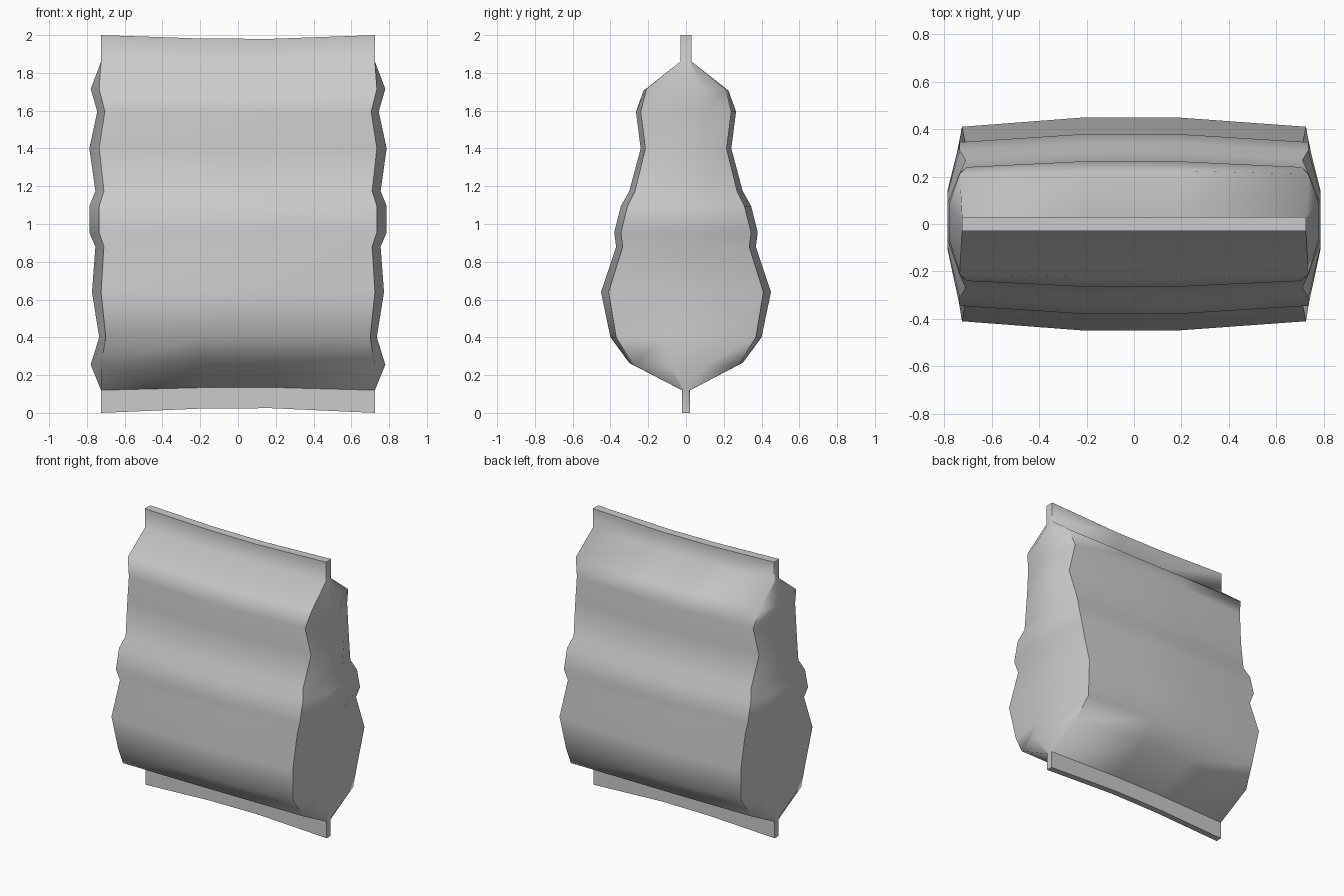
import bpy, bmesh, math

if "Cube" in bpy.data.objects:
    bpy.data.objects.remove(bpy.data.objects["Cube"])

# Pouch levels: z, corner x, end-panel x, corner y, mid-panel y, mid z offset
LEVELS = [
    (0.00, 0.725, 0.725, 0.022, 0.022, 0.025),
    (0.12, 0.725, 0.725, 0.022, 0.022, 0.015),
    (0.255, 0.725, 0.78, 0.28, 0.30, 0.01),
    (0.40, 0.70, 0.735, 0.37, 0.40, 0),
    (0.64, 0.725, 0.773, 0.41, 0.45, 0),
    (0.88, 0.71, 0.755, 0.335, 0.37, 0),
    (0.955, 0.735, 0.787, 0.345, 0.38, 0),
    (1.095, 0.735, 0.787, 0.31, 0.345, 0),
    (1.175, 0.71, 0.755, 0.27, 0.30, 0),
    (1.40, 0.735, 0.787, 0.215, 0.24, 0),
    (1.595, 0.705, 0.745, 0.24, 0.265, 0),
    (1.715, 0.735, 0.78, 0.21, 0.225, -0.01),
    (1.86, 0.725, 0.725, 0.03, 0.03, -0.015),
    (2.00, 0.725, 0.725, 0.03, 0.03, -0.02),
]


def ring(bm, z, xc, xm, yc, ym, dz):
    pts = [(-xc, -yc, z), (-0.2, -ym, z + dz * 0.9), (0.17, -ym, z + dz), (xc, -yc, z),
           (xm, -0.3 * yc, z), (xm, 0.4 * yc, z),
           (xc, yc, z), (0.17, ym, z + dz), (-0.2, ym, z + dz * 0.9), (-xc, yc, z),
           (-xm, 0.4 * yc, z), (-xm, -0.3 * yc, z)]
    return [bm.verts.new(p) for p in pts]


# Pouch body with the top and bottom seams, lofted through the levels
bm = bmesh.new()
rings = [ring(bm, *lv) for lv in LEVELS]
for a, b in zip(rings, rings[1:]):
    for i in range(len(a)):
        j = (i + 1) % len(a)
        bm.faces.new((a[i], a[j], b[j], b[i]))

# Caps: strips across the thin seam edges
for r in (rings[0], rings[-1]):
    for i in range(3):
        bm.faces.new((r[i], r[i + 1], r[8 - i], r[9 - i]))
    bm.faces.new((r[3], r[4], r[5], r[6]))
    bm.faces.new((r[9], r[10], r[11], r[0]))
bmesh.ops.recalc_face_normals(bm, faces=bm.faces)
mesh = bpy.data.meshes.new("sealed_pouch")
bm.to_mesh(mesh)
bm.free()
pouch = bpy.data.objects.new("sealed_pouch", mesh)
bpy.context.collection.objects.link(pouch)

# Soft panels with crisp side folds
bpy.context.view_layer.objects.active = pouch
pouch.select_set(True)
bpy.ops.object.shade_smooth_by_angle(angle=math.radians(62))
